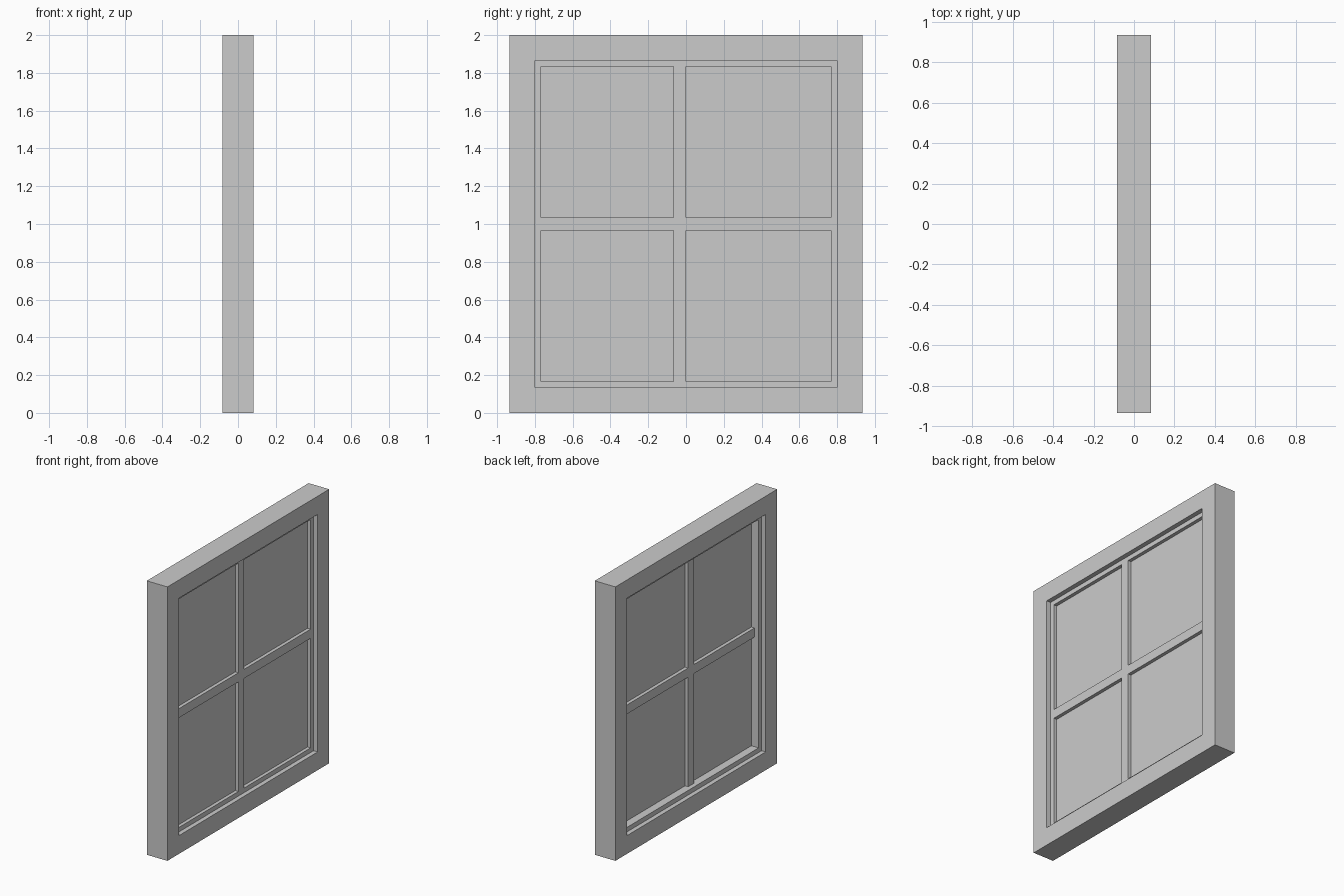
import bpy, bmesh

if "Cube" in bpy.data.objects:
    bpy.data.objects.remove(bpy.data.objects["Cube"])

HALF_W, H, HALF_D = 0.9333, 2.0, 0.0833   # overall half width, height, half depth
FRAME, LIP = 0.1333, 0.0333               # border width, stop lip width
LIP_X = 0.05                              # half depth of the stop lip
BAR_X = (-0.0167, 0.05)                   # glazing bar depth range
BAR_Y = (-0.0667, 0.0)                    # vertical bar, slightly off centre
BAR_Z = (0.9667, 1.0333)                  # horizontal bar
GLASS_X = (0.0087, 0.0247)


def finish(name, bm):
    bmesh.ops.recalc_face_normals(bm, faces=bm.faces)
    mesh = bpy.data.meshes.new(name)
    bm.to_mesh(mesh)
    bm.free()
    obj = bpy.data.objects.new(name, mesh)
    bpy.context.collection.objects.link(obj)
    return obj


def mitred_ring(name, profile):
    """Sweep an (inset, x) profile around the rectangular outline."""
    bm = bmesh.new()
    rings = []
    for sy, sz in ((-1, -1), (1, -1), (1, 1), (-1, 1)):
        rings.append([bm.verts.new((x, sy * (HALF_W - i), H / 2 + sz * (H / 2 - i)))
                      for i, x in profile])
    n = len(profile)
    for k in range(4):
        a, b = rings[k], rings[(k + 1) % 4]
        for j in range(n):
            m = (j + 1) % n
            bm.faces.new((a[j], a[m], b[m], b[j]))
    return finish(name, bm)


def slab(name, outline, x0, x1):
    """Extrude a (y, z) outline along x."""
    bm = bmesh.new()
    face = bm.faces.new([bm.verts.new((x0, y, z)) for y, z in outline])
    ext = bmesh.ops.extrude_face_region(bm, geom=[face])
    verts = [v for v in ext["geom"] if isinstance(v, bmesh.types.BMVert)]
    bmesh.ops.translate(bm, verts=verts, vec=(x1 - x0, 0, 0))
    return finish(name, bm)


# Outer frame with a stop lip recessed on both sides
inner = FRAME + LIP
mitred_ring("window_frame", [
    (0, -HALF_D), (FRAME, -HALF_D), (FRAME, -LIP_X), (inner, -LIP_X),
    (inner, LIP_X), (FRAME, LIP_X), (FRAME, HALF_D), (0, HALF_D)])

# Cross-shaped glazing bars
y0, y1 = -HALF_W + inner, HALF_W - inner
z0, z1 = inner, H - inner
(a, b), (c, d) = BAR_Y, BAR_Z
slab("glazing_bars", [(a, z0), (b, z0), (b, c), (y1, c), (y1, d), (b, d),
                      (b, z1), (a, z1), (a, d), (y0, d), (y0, c), (a, c)], *BAR_X)

# Four glass panes between the bars
for row, (zl, zh) in (("lower", (z0, c)), ("upper", (d, z1))):
    for side, (yl, yh) in (("left", (y0, a)), ("right", (b, y1))):
        slab(f"glass_{row}_{side}", [(yl, zl), (yh, zl), (yh, zh), (yl, zh)], *GLASS_X)
